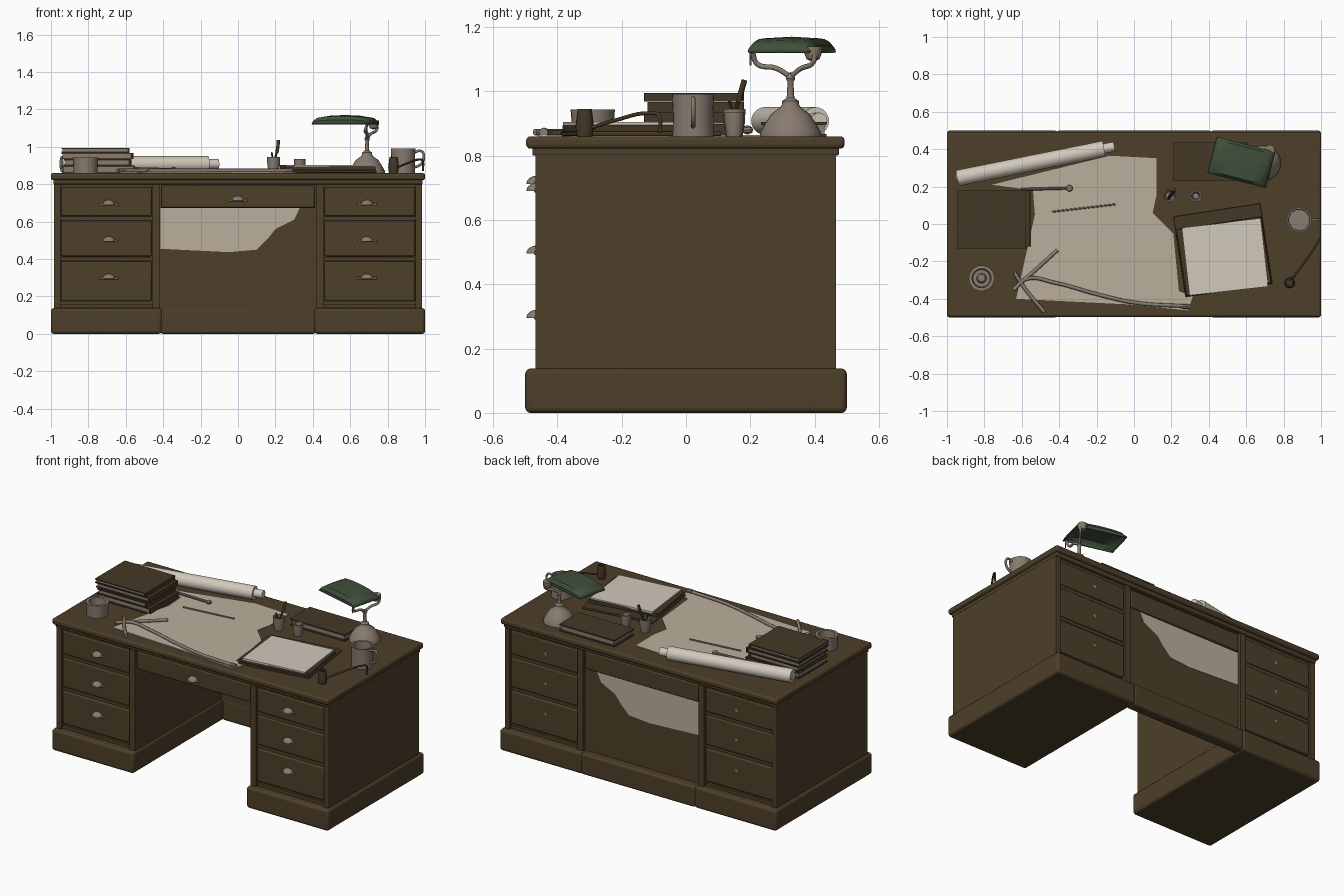
import bpy, bmesh, math
from mathutils import Matrix, Vector

if "Cube" in bpy.data.objects:
    bpy.data.objects.remove(bpy.data.objects["Cube"])


def mat(name, c):
    m = bpy.data.materials.new(name)
    m.diffuse_color = (*c, 1)
    m.use_nodes = True
    m.node_tree.nodes["Principled BSDF"].inputs["Base Color"].default_value = m.diffuse_color
    return m


WOOD = mat("dark_wood", (0.074, 0.050, 0.022))
LEATHER = mat("dark_leather", (0.058, 0.040, 0.020))
PAPER = mat("map_paper", (0.50, 0.43, 0.34))
PAGE = mat("page_paper", (0.64, 0.58, 0.50))
METAL = mat("dull_metal", (0.25, 0.20, 0.16))
GREEN = mat("green_glass", (0.050, 0.078, 0.042))
TOP = 0.86


def finish(name, bm, m, bevel=0, smooth=True):
    bmesh.ops.recalc_face_normals(bm, faces=bm.faces)
    me = bpy.data.meshes.new(name)
    bm.to_mesh(me)
    bm.free()
    me.materials.append(m)
    ob = bpy.data.objects.new(name, me)
    bpy.context.collection.objects.link(ob)
    if bevel:
        b = ob.modifiers.new("bevel", 'BEVEL')
        b.width, b.segments = bevel, 3
    if smooth:
        bpy.ops.object.select_all(action='DESELECT')
        ob.select_set(True)
        bpy.context.view_layer.objects.active = ob
        bpy.ops.object.shade_smooth_by_angle(angle=math.radians(35))
    return ob


def box(name, x, y, z, m=WOOD, bevel=0):
    bm = bmesh.new()
    bmesh.ops.create_cube(bm, size=1)
    for v in bm.verts:
        v.co = [(a + b) / 2 + c * (b - a) for (a, b), c in zip((x, y, z), v.co)]
    return finish(name, bm, m, bevel, bool(bevel))


def turned_box(name, centre, size, angle, m, bevel=0):
    ob = box(name, *[(-s / 2, s / 2) for s in size], m, bevel)
    ob.location, ob.rotation_euler = centre, (0, 0, math.radians(angle))
    return ob


def prism(name, pts, depth, m):
    """Extrude a 3D polygon by a vector."""
    bm = bmesh.new()
    f = bm.faces.new([bm.verts.new(p) for p in pts])
    g = bmesh.ops.extrude_face_region(bm, geom=[f])
    bmesh.ops.translate(bm, vec=depth, verts=[v for v in g['geom'] if isinstance(v, bmesh.types.BMVert)])
    return finish(name, bm, m, 0, False)


def lathe(name, prof, loc, m, n=24):
    bm = bmesh.new()
    vs = [bm.verts.new((r, 0, z)) for r, z in prof]
    es = [bm.edges.new(p) for p in zip(vs, vs[1:])]
    bmesh.ops.spin(bm, geom=vs + es, axis=(0, 0, 1), cent=(0, 0, 0), angle=2 * math.pi, steps=n)
    bmesh.ops.remove_doubles(bm, verts=bm.verts, dist=1e-5)
    ob = finish(name, bm, m)
    ob.location = loc
    return ob


def tube(name, pts, r, m):
    cu = bpy.data.curves.new(name, 'CURVE')
    cu.dimensions, cu.bevel_depth, cu.bevel_resolution, cu.use_fill_caps = '3D', r, 2, True
    cu.resolution_u = 6
    s = cu.splines.new('BEZIER')
    s.bezier_points.add(len(pts) - 1)
    for b, p in zip(s.bezier_points, pts):
        b.co = p
        b.handle_left_type = b.handle_right_type = 'AUTO'
    cu.materials.append(m)
    ob = bpy.data.objects.new(name, cu)
    bpy.context.collection.objects.link(ob)
    return ob


def rod(name, a, b, r, m, n=16):
    d = Vector(b) - Vector(a)
    bm = bmesh.new()
    bmesh.ops.create_cone(bm, cap_ends=True, segments=n, radius1=r, radius2=r, depth=d.length)
    bm.transform(Matrix.Translation((Vector(a) + Vector(b)) / 2) @ d.to_track_quat('Z', 'Y').to_matrix().to_4x4())
    return finish(name, bm, m)


def pull(x, z, y=-0.463):
    # shell-shaped cup pull with a flat back flange
    bm = bmesh.new()
    bmesh.ops.create_uvsphere(bm, u_segments=16, v_segments=8, radius=1)
    bm.transform(Matrix.Translation((x, y, z - 0.01)) @ Matrix.Diagonal((0.034, 0.034, 0.026, 1)))
    bmesh.ops.bisect_plane(bm, geom=bm.verts[:] + bm.edges[:] + bm.faces[:], plane_co=(0, 0, z - 0.01),
                           plane_no=(0, 0, -1), clear_outer=True)
    finish("drawer_pull", bm, METAL)
    box("pull_flange", (x - 0.05, x + 0.05), (y - 0.01, y), (z - 0.014, z - 0.002), METAL, 0.003)


# desk top and moulding
box("desk_top", (-1, 1), (-0.497, 0.493), (0.822, TOP), WOOD, 0.012)
box("top_moulding", (-0.987, 0.987), (-0.478, 0.476), (0.80, 0.825), WOOD, 0.006)

# pedestals with drawers front and back
DRAWERS = [(0.63, 0.782, 0.70), (0.415, 0.605, 0.505), (0.175, 0.388, 0.305)]
for s in (-1, 1):
    def span(a, b):
        return tuple(sorted((s * a, s * b)))
    box("pedestal_plinth", span(0.408, 1), (-0.5, 0.5), (0, 0.138), WOOD, 0.016)
    box("pedestal_core", span(0.425, 0.975), (-0.44, 0.438), (0.13, 0.81))
    box("outer_side", span(0.95, 0.985), (-0.468, 0.466), (0.13, 0.81))
    box("inner_side", span(0.418, 0.458), (-0.468, 0.466), (0.13, 0.81))
    for z0, z1, zh in DRAWERS:
        box("drawer_front", span(0.462, 0.946), (-0.463, -0.40), (z0, z1), WOOD, 0.008)
        box("back_drawer_panel", span(0.462, 0.946), (0.40, 0.461), (z0, z1), WOOD, 0.008)
        pull(s * 0.69, zh)
        rod("back_stud", (s * 0.69, 0.45, zh), (s * 0.69, 0.464, zh), 0.011, METAL, 10)
    for z in (0.15, 0.402, 0.617, 0.792):
        box("drawer_rail", span(0.45, 0.955), (-0.455, 0.453), (z - 0.01, z + 0.01))

# kneehole: centre drawer, back panel, linking plinth
box("centre_drawer_case", (-0.42, 0.42), (-0.445, 0.445), (0.672, 0.81))
box("centre_drawer_front", (-0.41, 0.41), (-0.463, -0.43), (0.675, 0.79), WOOD, 0.008)
box("back_apron", (-0.41, 0.41), (0.43, 0.461), (0.675, 0.79), WOOD, 0.008)
pull(0, 0.722)
box("modesty_panel", (-0.42, 0.42), (0.425, 0.445), (0.13, 0.68))
box("back_plinth", (-0.415, 0.415), (0.425, 0.499), (0, 0.137), WOOD, 0.014)
patch = [(-0.415, 0.672), (-0.415, 0.455), (-0.05, 0.437), (0.1, 0.45), (0.16, 0.51), (0.2, 0.56),
         (0.3, 0.61), (0.33, 0.672)]
for y, d in ((0.425, -0.003), (0.445, 0.003)):
    prism("panel_pale_patch", [(x, y, z) for x, z in patch], (0, d, 0), PAPER)

# map sheet, rolled map, pencil
sheet = [(-0.76, 0.21), (-0.13, 0.365), (0.12, 0.352), (0.12, 0.155), (0.10, 0.06), (0.21, -0.05), (0.24, -0.36),
         (0.315, -0.385), (0.29, -0.462), (-0.03, -0.43), (-0.63, -0.40), (-0.53, 0.05), (-0.54, 0.18)]
prism("map_sheet", [(x, y, TOP) for x, y in sheet], (0, 0, 0.005), PAPER)
rod("rolled_map", (-0.945, 0.245, 0.908), (-0.16, 0.403, 0.908), 0.043, PAGE, 20)
rod("rolled_map_core", (-0.95, 0.244, 0.908), (-0.105, 0.414, 0.908), 0.026, PAGE)
rod("pencil", (-0.44, 0.065, 0.87), (-0.10, 0.105, 0.87), 0.005, METAL, 8)

# stack of closed books: covers and page blocks
z = TOP
for x0, x1, y0, y1, h in ((-0.94, -0.55, -0.12, 0.175, 0.04), (-0.93, -0.57, -0.13, 0.17, 0.035),
                          (-0.945, -0.56, -0.12, 0.18, 0.033), (-0.945, -0.58, -0.13, 0.18, 0.028)):
    box("book_pages", (x0 + 0.008, x1 - 0.012), (y0 + 0.008, y1 - 0.008), (z + 0.004, z + h - 0.004), METAL)
    for c in (z, z + h - 0.007):
        box("book_cover", (x0, x1), (y0, y1), (c, c + 0.006), LEATHER)
    box("book_spine", (x1 - 0.012, x1), (y0, y1), (z, z + h - 0.001), LEATHER, 0.004)
    z += h

# small handled tool beside the books
rod("tool_handle", (-0.60, 0.185, 0.885), (-0.34, 0.192, 0.878), 0.008, METAL, 10)
lathe("tool_knob", [(0, -0.015), (0.015, -0.008), (0.018, 0), (0.015, 0.008), (0, 0.015)], (-0.345, 0.191, 0.88), METAL, 12)

# knotted cord lying on the map
zc = 0.873
for pts in ([(-0.41, -0.14), (-0.52, -0.24), (-0.645, -0.35)],
            [(-0.64, -0.26), (-0.58, -0.35), (-0.48, -0.47)],
            [(-0.64, -0.35), (-0.58, -0.295), (-0.42, -0.315), (-0.2, -0.375), (0.0, -0.42), (0.28, -0.44)]):
    tube("cord", [(x, y, zc) for x, y in pts], 0.010, METAL)
rod("cord_tip", (0.26, -0.44, zc), (0.295, -0.443, zc), 0.014, METAL, 10)


def cup(name, loc, r, h, m=METAL, t=0.01, foot=0.9):
    lathe(name, [(0, 0), (r * foot, 0), (r * 0.95, h * 0.5), (r, h), (r - t, h), (r * foot - t, t), (0, t)],
          (*loc, TOP), m)


# bowl, mug, brush pots and brushes
cup("left_bowl", (-0.815, -0.29), 0.069, 0.083, METAL, 0.018, 0.93)
lathe("bowl_lid_knob", [(0, 0), (0.03, 0), (0.02, 0.03), (0, 0.035)], (-0.815, -0.29, TOP + 0.01), METAL, 12)
cup("mug", (0.883, 0.022), 0.066, 0.132, METAL, 0.009, 0.96)
tube("mug_handle", [(0.94, 0.022, 0.97), (0.98, 0.022, 0.977), (0.994, 0.022, 0.945), (0.975, 0.022, 0.905),
                    (0.94, 0.022, 0.89)], 0.007, METAL)
cup("brush_pot", (0.19, 0.15), 0.035, 0.085, METAL, 0.006, 0.75)
cup("ink_pot", (0.33, 0.15), 0.031, 0.075, METAL, 0.008, 0.75)
rod("brush_handle", (0.185, 0.135, 0.875), (0.213, 0.172, 1.0), 0.006, LEATHER, 8)
tube("brush_tip", [(0.208, 0.165, 0.97), (0.213, 0.172, 1.0), (0.216, 0.182, 1.035)], 0.009, LEATHER)
rod("second_brush", (0.195, 0.16, 0.875), (0.18, 0.135, 0.97), 0.005, LEATHER, 8)

# pipe at the right front
lathe("pipe_bowl", [(0, 0), (0.024, 0), (0.029, 0.03), (0.022, 0.085), (0.014, 0.085), (0.014, 0.05), (0, 0.05)],
      (0.832, -0.315, TOP), LEATHER, 16)
tube("pipe_stem", [(0.84, -0.30, 0.885), (0.90, -0.22, 0.91), (0.975, -0.11, 0.932), (0.988, -0.085, 0.925),
                   (0.988, -0.082, 0.87)], 0.006, LEATHER)

# ledger with pages, right of the map
turned_box("ledger_cover", (0.475, -0.14, 0.868), (0.47, 0.435, 0.014), 8.7, LEATHER, 0.004)
turned_box("ledger_block", (0.480, -0.172, 0.885), (0.46, 0.36, 0.022), 8.7, LEATHER, 0.004)
turned_box("ledger_pages", (0.487, -0.177, 0.899), (0.42, 0.365, 0.010), 6.5, PAGE)

# flat book at the back
box("flat_book_pages", (0.225, 0.60), (0.24, 0.43), (0.862, 0.898), METAL)
for c in (TOP, 0.896):
    box("flat_book_cover", (0.212, 0.61), (0.233, 0.437), (c, c + 0.008), LEATHER)

# desk lamp: domed base, stem, forked arms
lx, ly = 0.69, 0.325
lathe("lamp_base", [(0, 0), (0.095, 0), (0.095, 0.012), (0.082, 0.035), (0.06, 0.07), (0.032, 0.09), (0.026, 0.1),
                    (0.026, 0.11), (0.012, 0.12), (0.009, 0.17), (0.015, 0.18), (0.009, 0.195), (0, 0.2)],
      (lx, ly, TOP), METAL)
tube("lamp_arm", [(lx, ly, 1.045), (0.69, 0.28, 1.072), (0.68, 0.222, 1.085), (0.69, 0.207, 1.12)], 0.008, METAL)
tube("lamp_arm", [(lx, ly, 1.045), (0.71, 0.355, 1.07), (0.74, 0.395, 1.09), (0.745, 0.40, 1.125)], 0.008, METAL)
lathe("lamp_socket", [(0, -0.028), (0.02, -0.02), (0.028, 0), (0.028, 0.02), (0, 0.02)], (0.725, 0.395, 1.12), METAL, 12)
rod("pull_chain", (0.69, 0.2, 1.08), (0.69, 0.2, 1.12), 0.003, METAL, 6)

# curved glass shade with tapered ends
prof = [(-0.162, 0), (-0.156, 0.018), (-0.135, 0.036), (-0.08, 0.045), (0, 0.048), (0.08, 0.045), (0.135, 0.036),
        (0.156, 0.018), (0.162, 0)]
bm = bmesh.new()
rows = [[bm.verts.new((u, v, w * k)) for u, w in prof] for v, k in
        ((-0.1, 0.45), (-0.085, 0.9), (0, 1), (0.085, 0.9), (0.1, 0.45))]
for a, b in zip(rows, rows[1:]):
    for i in range(len(prof) - 1):
        bm.faces.new((a[i], a[i + 1], b[i + 1], b[i]))
bm.faces.new(rows[0])
bm.faces.new(rows[-1])
shade = finish("lamp_shade", bm, GREEN)
shade.location, shade.rotation_euler = (0.574, 0.329, 1.122), (0, 0, math.radians(-14.5))
so = shade.modifiers.new("thickness", 'SOLIDIFY')
so.thickness = 0.006
